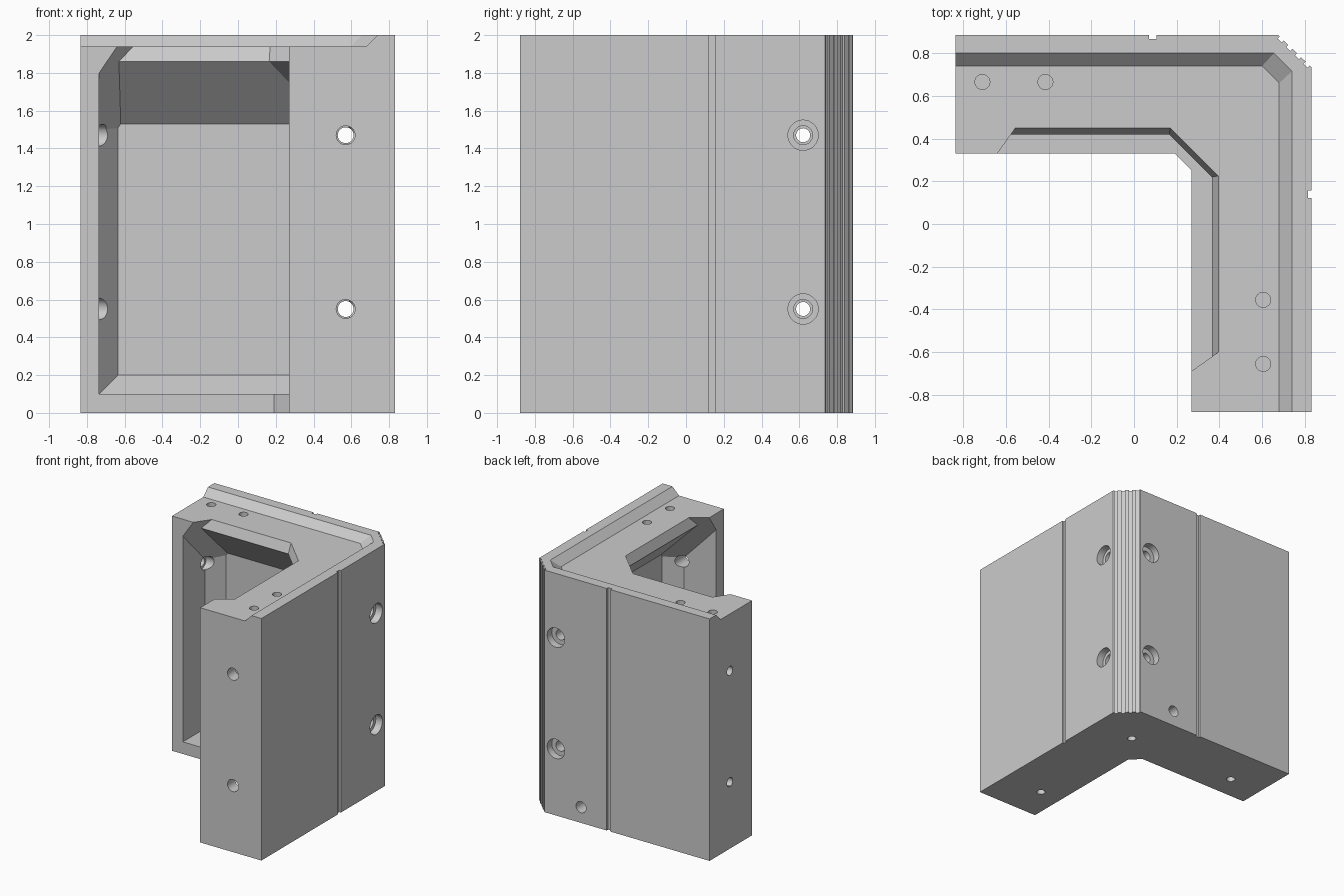
import bpy, bmesh, math
from mathutils import Vector, Matrix

cube = bpy.data.objects.get("Cube")
if cube:
    bpy.data.objects.remove(cube, do_unlink=True)

grey = bpy.data.materials.new("light grey")
grey.use_nodes = True
grey.diffuse_color = (0.6, 0.6, 0.6, 1)
grey.node_tree.nodes["Principled BSDF"].inputs["Base Color"].default_value = (0.6, 0.6, 0.6, 1)


def make_object(name, bm):
    bmesh.ops.recalc_face_normals(bm, faces=bm.faces)
    mesh = bpy.data.meshes.new(name)
    bm.to_mesh(mesh)
    bm.free()
    obj = bpy.data.objects.new(name, mesh)
    bpy.context.collection.objects.link(obj)
    mesh.materials.append(grey)
    return obj


def prism(name, outline, height):
    bm = bmesh.new()
    face = bm.faces.new([bm.verts.new((x, y, 0)) for x, y in outline])
    top = bmesh.ops.extrude_face_region(bm, geom=[face])["geom"]
    bmesh.ops.translate(bm, vec=(0, 0, height),
                        verts=[g for g in top if isinstance(g, bmesh.types.BMVert)])
    return make_object(name, bm)


def convex(name, planes):
    """Solid of all points with a*x + b*y + c*z <= d for every plane."""
    bm = bmesh.new()
    bmesh.ops.create_cube(bm, size=6)
    for a, b, c, d in planes:
        n = Vector((a, b, c))
        cut = bmesh.ops.bisect_plane(bm, geom=bm.verts[:] + bm.edges[:] + bm.faces[:],
                                     plane_co=n * (d / n.length_squared), plane_no=n,
                                     clear_outer=True)
        edges = [g for g in cut["geom_cut"] if isinstance(g, bmesh.types.BMEdge)]
        edges = [e for e in edges if e.is_boundary]
        if len(edges) > 2:
            bmesh.ops.contextual_create(bm, geom=edges)
    return make_object(name, bm)


def both_arms(planes):
    """Planes of the back arm (end, depth, height), plus their twins on the right arm."""
    twins = [(b, a, c, d - 0.045 * a - 0.055 * b) for a, b, c, d in planes]
    return planes + twins


def carve(cutter):
    mod = body.modifiers.new("carve", "BOOLEAN")
    mod.operation = "DIFFERENCE"
    mod.solver = "EXACT"
    mod.object = cutter
    bpy.context.view_layer.objects.active = body
    bpy.ops.object.modifier_apply(modifier=mod.name)
    bpy.data.objects.remove(cutter, do_unlink=True)


def drill(start, end, radius):
    a, b = Vector(start), Vector(end)
    turn = (b - a).to_track_quat("Z", "Y").to_matrix().to_4x4()
    bm = bmesh.new()
    bmesh.ops.create_cone(bm, cap_ends=True, segments=32, radius1=radius, radius2=radius,
                          depth=(b - a).length, matrix=Matrix.Translation((a + b) / 2) @ turn)
    carve(make_object("drill", bm))


# Corner block: L outline with two thin grooves and a ribbed outer corner
outline = [(-0.835, 0.33), (0.19, 0.33), (0.27, 0.25), (0.27, -0.88), (0.83, -0.88),
           (0.83, 0.122), (0.815, 0.122), (0.815, 0.157), (0.83, 0.157)]
low, high = Vector((0.83, 0.735)), Vector((0.675, 0.885))
along = (high - low).normalized()
inward = Vector((-along.y, along.x))
outline.append(low)
for i in range(4):
    mid = low.lerp(high, 0.11 + 0.26 * i)
    for side, depth in ((-1, 0), (-1, 1), (1, 1), (1, 0)):
        outline.append(mid + along * side * 0.013 + inward * depth * 0.014)
outline += [high, (0.105, 0.885), (0.105, 0.867), (0.07, 0.867), (0.07, 0.885),
            (-0.835, 0.885)]
body = prism("corner_block", outline, 2)

# Lowered top inside the raised outer lip
carve(convex("lip_cutter", [(0, 0, -1, -1.94), (0, 1, -1, -1.2), (1, 0, -1, -1.26),
                            (1, 1, -1.92, 1.34 - 1.92 * 1.94)]))

# Pocket along both inner walls, with sloped edges and an overhanging roof
end_chamfer = (-1.68, 1.19, 1.14, 1.68 * 0.735 + 1.19 * 0.33 + 1.14 * 1.8)
pocket = both_arms([
    (-1, 0, 0, 0.735),                       # end wall
    (0, 1, 0, 0.75),                         # back wall
    (-1.3, 1, 0, 0.62 + 1.3 * 0.735),        # sloped end edge
    (0, 1, -1.3, 0.62 - 0.13),               # sloped floor edge
    (0, 1, 1, 2.28),                         # roof
    end_chamfer])
pocket += [(0, 0, -1, -0.1), (1, 1, 0, 1.235), (1, 1, 1.955, 0.585 + 1.955 * 1.86)]
carve(convex("pocket_cutter", pocket))

# Steep bevel where the pocket breaks through the top
notch = both_arms([(-1, 0, 0, 0.735), (0, 1, -0.375, 0.42 - 0.375 * 1.86), end_chamfer])
notch += [(0, 0, -1, -1.8), (1, 1, -0.44, 0.585 - 0.44 * 1.86)]
carve(convex("notch_cutter", notch))

# Bolt holes through both arms, countersunk at the outer corner
for z in (0.55, 1.47):
    drill((0.9, 0.62, z), (0.77, 0.62, z), 0.08)
    drill((0.9, 0.62, z), (0.4, 0.62, z), 0.05)
    drill((-0.9, 0.62, z), (-0.6, 0.62, z), 0.037)
    drill((-0.765, 0.62, z), (-0.6, 0.62, z), 0.057)
    drill((0.57, 0.95, z), (0.57, 0.825, z), 0.08)
    drill((0.57, 0.95, z), (0.57, 0.5, z), 0.042)
    drill((0.57, -0.95, z), (0.57, -0.6, z), 0.05)

# Pin holes in the top, the floor and the back
for x, y in ((-0.71, 0.665), (-0.415, 0.665), (0.605, -0.355), (0.605, -0.655)):
    drill((x, y, 2.1), (x, y, 1.8), 0.035)
for x, y in ((-0.54, 0.53), (0.46, 0.52), (0.465, -0.575)):
    drill((x, y, -0.1), (x, y, 0.15), 0.033)
drill((0.34, 1, 0.13), (0.34, 0.65, 0.13), 0.046)

# Smooth bores, sharp edges everywhere else
bpy.ops.object.select_all(action="DESELECT")
body.select_set(True)
bpy.context.view_layer.objects.active = body
bpy.ops.object.shade_smooth_by_angle(angle=math.radians(20))
